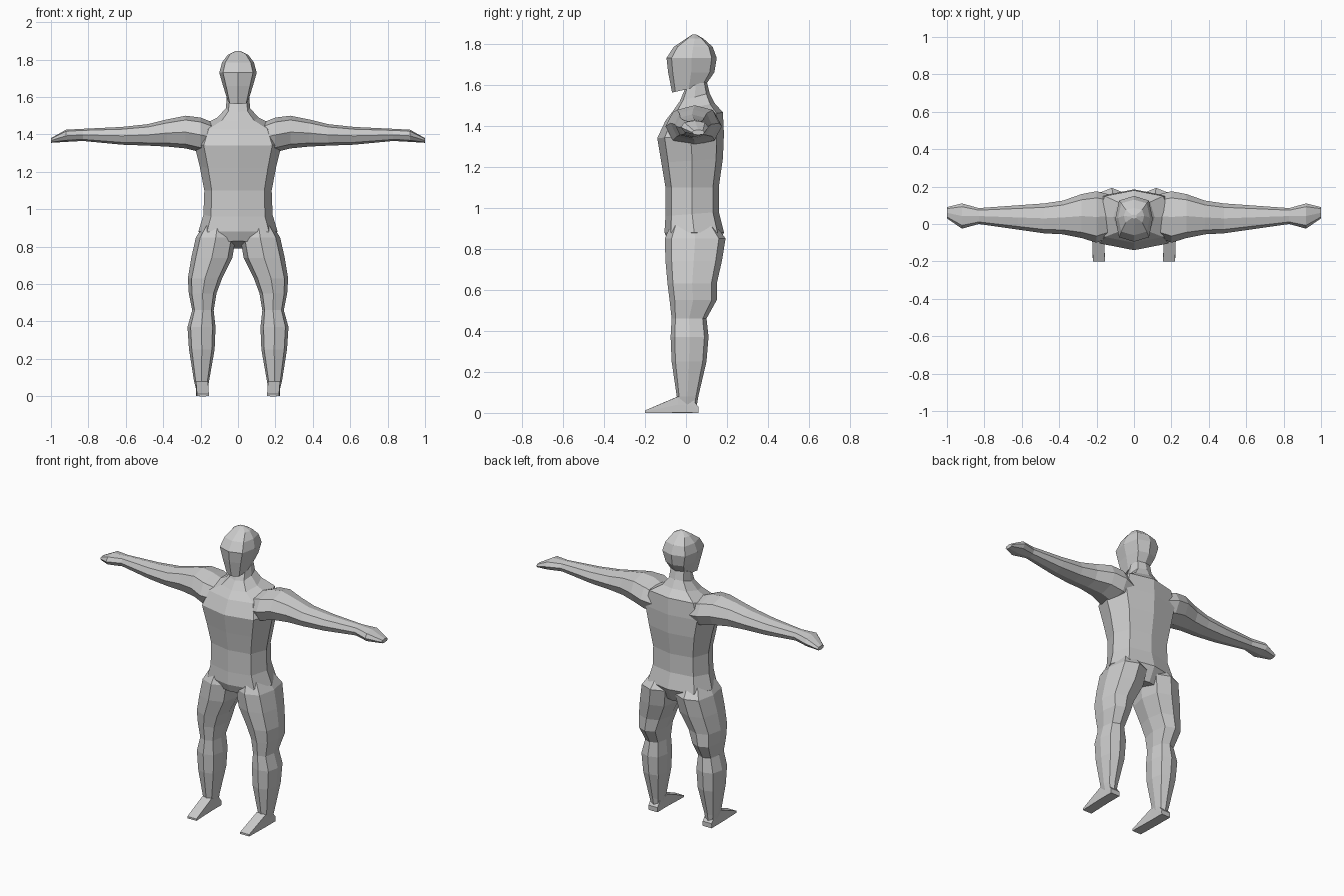
import bpy, bmesh, math

AXES = {'x': lambda t, u, v: (t, u, v),
        'y': lambda t, u, v: (u, t, v),
        'z': lambda t, u, v: (u, v, t)}


def loft(name, rings, axis='z', s=0.78, sign=1):
    """Eight-sided skin through rings (t, u0, u1, v0, v1[, tilt of t along v])."""
    bm = bmesh.new()
    loops = []
    for t, u0, u1, v0, v1, *tilt in rings:
        k = tilt[0] if tilt else 0
        loop = []
        for i in range(8):
            a = i * math.pi / 4
            f = s * math.sqrt(2) if i % 2 else 1
            c, d = f * math.cos(a), f * math.sin(a)
            p = AXES[axis](t + k * d, (u0 + u1) / 2 + c * (u1 - u0) / 2,
                           (v0 + v1) / 2 + d * (v1 - v0) / 2)
            loop.append(bm.verts.new((p[0] * sign, p[1], p[2])))
        loops.append(loop)
    for a, b in zip(loops, loops[1:]):
        for i in range(8):
            j = (i + 1) % 8
            bm.faces.new((a[i], a[j], b[j], b[i]))
    bm.faces.new(loops[0])
    bm.faces.new(loops[-1])
    bmesh.ops.recalc_face_normals(bm, faces=bm.faces)
    me = bpy.data.meshes.new(name)
    bm.to_mesh(me)
    bm.free()
    ob = bpy.data.objects.new(name, me)
    bpy.context.collection.objects.link(ob)
    return ob


# Torso with neck
body = loft('body', [
    (0.81, -0.14, 0.14, -0.085, 0.14, -0.02),
    (0.88, -0.212, 0.212, -0.105, 0.185),
    (0.97, -0.185, 0.185, -0.10, 0.16, 0.01),
    (1.10, -0.18, 0.18, -0.10, 0.16),
    (1.23, -0.205, 0.205, -0.12, 0.18, 0.01),
    (1.35, -0.235, 0.235, -0.14, 0.185, 0.01),
    (1.445, -0.20, 0.20, -0.10, 0.18, 0.02),
    (1.49, -0.11, 0.11, -0.065, 0.14, 0.02),
    (1.54, -0.065, 0.065, -0.03, 0.115, 0.02),
    (1.60, -0.06, 0.06, -0.005, 0.10, 0.02)])

# Arm, out to the finger tips
ARM = [
    (0.10, -0.06, 0.15, 1.30, 1.45),
    (0.20, -0.10, 0.175, 1.305, 1.49),
    (0.28, -0.075, 0.16, 1.325, 1.50),
    (0.38, -0.055, 0.125, 1.335, 1.48),
    (0.48, -0.05, 0.11, 1.34, 1.455),
    (0.62, -0.03, 0.10, 1.345, 1.44),
    (0.83, 0.0, 0.085, 1.365, 1.43),
    (0.92, -0.025, 0.11, 1.36, 1.425),
    (1.0, 0.03, 0.09, 1.355, 1.38)]

# Leg, hip to ankle
LEG = [
    (0.95, 0.05, 0.16, -0.06, 0.12),
    (0.85, 0.012, 0.225, -0.103, 0.193),
    (0.74, 0.03, 0.25, -0.10, 0.175),
    (0.63, 0.085, 0.268, -0.09, 0.15),
    (0.55, 0.115, 0.263, -0.08, 0.15),
    (0.46, 0.13, 0.245, -0.07, 0.10),
    (0.37, 0.12, 0.27, -0.075, 0.11),
    (0.25, 0.125, 0.262, -0.07, 0.10),
    (0.08, 0.155, 0.235, -0.045, 0.06),
    (0.02, 0.165, 0.22, -0.035, 0.05)]

# Foot, heel to toe
FOOT = [
    (0.06, 0.16, 0.225, 0.0, 0.03),
    (0.03, 0.16, 0.225, 0.0, 0.07),
    (-0.04, 0.16, 0.225, 0.0, 0.08),
    (-0.20, 0.155, 0.22, 0.0, 0.012)]

limbs = []
for side in (1, -1):
    limbs += [loft('arm', ARM, 'x', 0.74, side),
              loft('leg', LEG, 'z', 0.78, side),
              loft('foot', FOOT, 'y', 0.98, side)]

# Merge limbs into one skin
bpy.context.view_layer.objects.active = body
for limb in limbs:
    mod = body.modifiers.new('join', 'BOOLEAN')
    mod.operation = 'UNION'
    mod.solver = 'EXACT'
    mod.object = limb
    bpy.ops.object.modifier_apply(modifier=mod.name)
    bpy.data.objects.remove(limb)

# Head
loft('head', [
    (1.58, -0.055, 0.055, -0.068, 0.095, 0.018),
    (1.66, -0.08, 0.08, -0.087, 0.138),
    (1.73, -0.10, 0.10, -0.095, 0.15),
    (1.785, -0.085, 0.085, -0.06, 0.13),
    (1.825, -0.055, 0.055, 0.0, 0.085),
    (1.845, -0.015, 0.015, 0.03, 0.05)], s=0.8)
